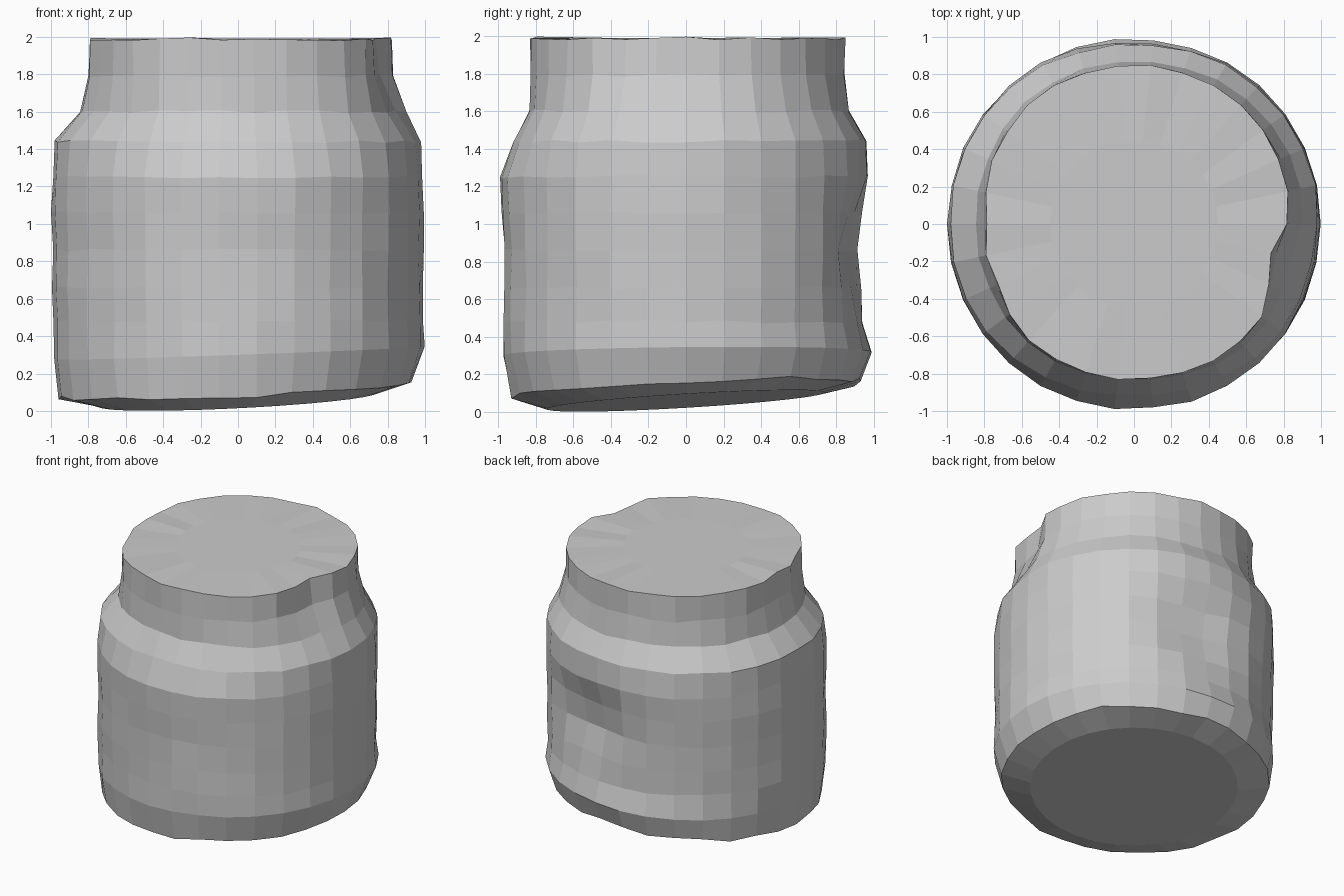
import bpy, bmesh, random
from math import sin, cos, pi, exp, radians

if "Cube" in bpy.data.objects:
    bpy.data.objects.remove(bpy.data.objects["Cube"])

random.seed(4)
SIDES = 30

# Profile rings: height, then radius at right, back, left, front
RINGS = [
    (0.12, 0.93, 0.93, 0.96, 0.93),
    (0.31, 1.00, 0.99, 0.98, 0.97),
    (0.48, 0.99, 0.95, 0.99, 0.97),
    (0.66, 0.99, 0.95, 0.99, 0.97),
    (0.86, 0.99, 0.96, 0.99, 0.97),
    (1.06, 0.99, 0.96, 1.00, 0.98),
    (1.25, 0.99, 0.98, 0.99, 0.99),
    (1.44, 0.99, 0.96, 0.985, 0.92),
    (1.60, 0.91, 0.87, 0.85, 0.84),
    (1.79, 0.85, 0.85, 0.82, 0.83),
    (1.985, 0.84, 0.85, 0.82, 0.83),
]

# Local dents: angle, height, depth, angular width, height width
DENTS = [
    (78, 0.88, -0.11, 13, 0.17),
    (-15, 2.00, -0.10, 9, 0.22),
    (-18, 1.60, -0.03, 12, 0.15),
    (176, 2.00, -0.04, 6, 0.25),
    (205, 2.00, -0.03, 8, 0.25),
]


def radius(ring, a):
    q = (a / (pi / 2)) % 4
    i = int(q)
    w = sin((q - i) * pi / 2) ** 2
    r = ring[1 + i] * (1 - w) + ring[1 + (i + 1) % 4] * w
    # diagonals stay round
    r += 0.012 * sin(2 * a) ** 2
    for ang, z, depth, wa, wz in DENTS:
        d = (a - radians(ang) + pi) % (2 * pi) - pi
        r += depth * exp(-(d / radians(wa)) ** 2 / 2 - ((ring[0] - z) / wz) ** 2 / 2)
    return min(r + random.uniform(-0.006, 0.006), 1.0)


def base_height(x, y):
    return max(0.0, 0.015 + 0.06 * (y + 0.73) + 0.05 * x)


bm = bmesh.new()
angles = [2 * pi * i / SIDES for i in range(SIDES)]
loops = []

# Underside: shallow tilted bowl
for r in (0.38, 0.74):
    loops.append([bm.verts.new((r * cos(a), r * sin(a), base_height(r * cos(a), r * sin(a))))
                  for a in angles])

# Walls, shoulder and neck
for n, ring in enumerate(RINGS):
    loop = []
    for a in angles:
        r, z = radius(ring, a), ring[0]
        if n == 0:
            z += 0.045 * cos(a) + 0.04 * sin(a) + random.uniform(-0.015, 0.015)
        elif n == 1:
            z += 0.035 * cos(a) + 0.01 * sin(a)
        elif n == len(RINGS) - 1:
            z += random.uniform(-0.006, 0.012)
        else:
            z += random.uniform(-0.008, 0.008)
        loop.append(bm.verts.new((r * cos(a), r * sin(a), z)))
    loops.append(loop)

# Flat lid
loops.append([bm.verts.new((0.45 * cos(a), 0.45 * sin(a), 1.99)) for a in angles])

for lo, hi in zip(loops, loops[1:]):
    for i in range(SIDES):
        j = (i + 1) % SIDES
        bm.faces.new((lo[i], lo[j], hi[j], hi[i]))
bm.faces.new(loops[0][::-1])
bm.faces.new(loops[-1])
bmesh.ops.recalc_face_normals(bm, faces=bm.faces)

mesh = bpy.data.meshes.new("jar")
bm.to_mesh(mesh)
bm.free()
jar = bpy.data.objects.new("jar", mesh)
bpy.context.collection.objects.link(jar)
